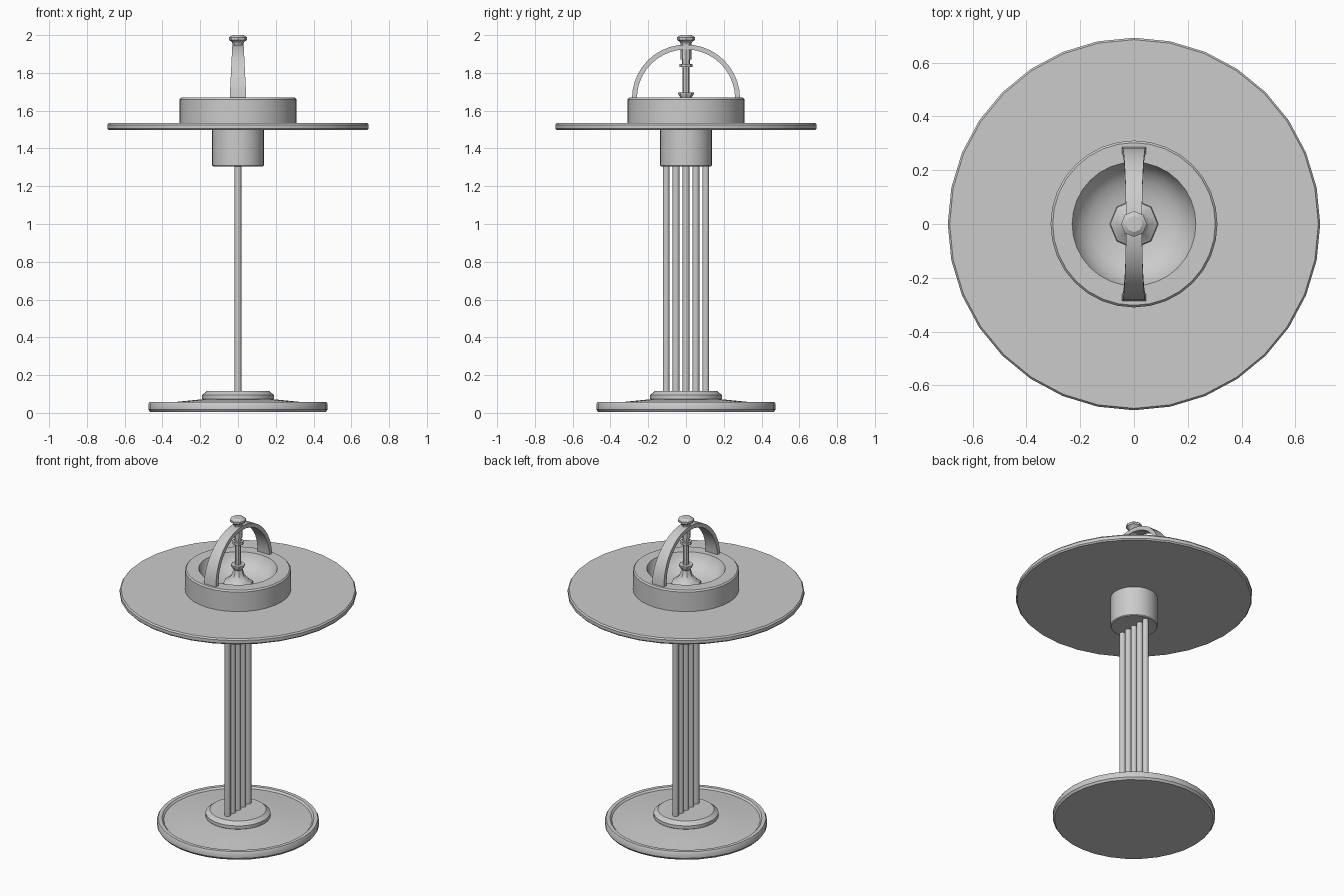
import bpy
import bmesh
from math import pi, sin, cos, radians

if "Cube" in bpy.data.objects:
    bpy.data.objects.remove(bpy.data.objects["Cube"])


def finish(name, bm, smooth=True):
    bmesh.ops.remove_doubles(bm, verts=bm.verts, dist=1e-5)
    bmesh.ops.recalc_face_normals(bm, faces=bm.faces)
    mesh = bpy.data.meshes.new(name)
    bm.to_mesh(mesh)
    bm.free()
    ob = bpy.data.objects.new(name, mesh)
    bpy.context.collection.objects.link(ob)
    if smooth:
        bpy.ops.object.select_all(action='DESELECT')
        ob.select_set(True)
        bpy.context.view_layer.objects.active = ob
        bpy.ops.object.shade_smooth_by_angle(angle=radians(35))
    return ob


def lathe(name, profile, sides, y=0.0):
    """Turn an (r, z) profile that starts and ends on the axis."""
    bm = bmesh.new()
    rings = []
    for r, z in profile:
        if r == 0:
            rings.append([bm.verts.new((0, y, z))] * sides)
        else:
            rings.append([bm.verts.new((r * cos(2 * pi * i / sides),
                                        y + r * sin(2 * pi * i / sides), z))
                          for i in range(sides)])
    for a, b in zip(rings, rings[1:]):
        for i in range(sides):
            j = (i + 1) % sides
            bm.faces.new(list(dict.fromkeys((a[i], a[j], b[j], b[i]))))
    return finish(name, bm)


# Base tray: raised rim around a floor that rises to the hub
lathe("base", [(0, 0.005), (0.465, 0.005), (0.475, 0.018), (0.475, 0.045),
               (0.468, 0.058), (0.445, 0.058), (0.435, 0.047), (0.31, 0.06),
               (0.18, 0.073), (0, 0.073)], 32)
lathe("base_hub", [(0, 0.06), (0.18, 0.06), (0.19, 0.074), (0.19, 0.095),
                   (0.165, 0.115), (0, 0.115)], 32)

# Five poles in a row along y
for k in range(-2, 3):
    lathe(f"pole_{k + 3}", [(0, 0.10), (0.018, 0.10), (0.018, 1.32), (0, 1.32)],
          12, y=0.0525 * k)

# Collar under the table top
lathe("collar", [(0, 1.305), (0.133, 1.305), (0.137, 1.31), (0.137, 1.51),
                 (0, 1.51)], 32)

# Round table top
lathe("table_top", [(0, 1.497), (0.685, 1.497), (0.692, 1.505), (0.692, 1.525),
                    (0.685, 1.534), (0, 1.534)], 32)

# Bowl: thick ring with a hollowed inside
lathe("bowl", [(0, 1.53), (0.31, 1.53), (0.31, 1.66), (0.302, 1.669),
               (0.23, 1.669), (0.22, 1.645), (0.2, 1.615), (0.165, 1.588),
               (0.12, 1.57), (0.06, 1.56), (0, 1.558)], 32)

# Spindle: flared foot, stem, collars and top knob
lathe("spindle_foot", [(0, 1.555), (0.091, 1.56), (0.088, 1.582), (0.06, 1.602),
                       (0.038, 1.63), (0.027, 1.665), (0.042, 1.688),
                       (0.042, 1.697), (0, 1.697)], 8)
lathe("spindle_stem", [(0, 1.69), (0.018, 1.69), (0.018, 1.83), (0.034, 1.83),
                       (0.034, 1.848), (0.021, 1.848), (0.021, 1.872),
                       (0.028, 1.872), (0.028, 1.965), (0, 1.965)], 8)
lathe("knob", [(0, 1.955), (0.028, 1.955), (0.034, 1.965), (0.048, 1.975),
               (0.048, 1.988), (0.03, 2.0), (0, 2.0)], 8)

# Arched handle: flat strap over the bowl, wider at the feet
bm = bmesh.new()
steps = 20
sections = []
for s in range(steps + 1):
    a = pi * s / steps
    w = 0.044 - 0.014 * sin(a)
    sections.append([bm.verts.new((x, r * cos(a), 1.664 + r * sin(a)))
                     for x, r in ((-w, 0.286), (w, 0.286), (w, 0.26), (-w, 0.26))])
for p, q in zip(sections, sections[1:]):
    for i in range(4):
        j = (i + 1) % 4
        bm.faces.new((p[i], p[j], q[j], q[i]))
bm.faces.new(sections[0])
bm.faces.new(sections[-1])
finish("handle", bm)
